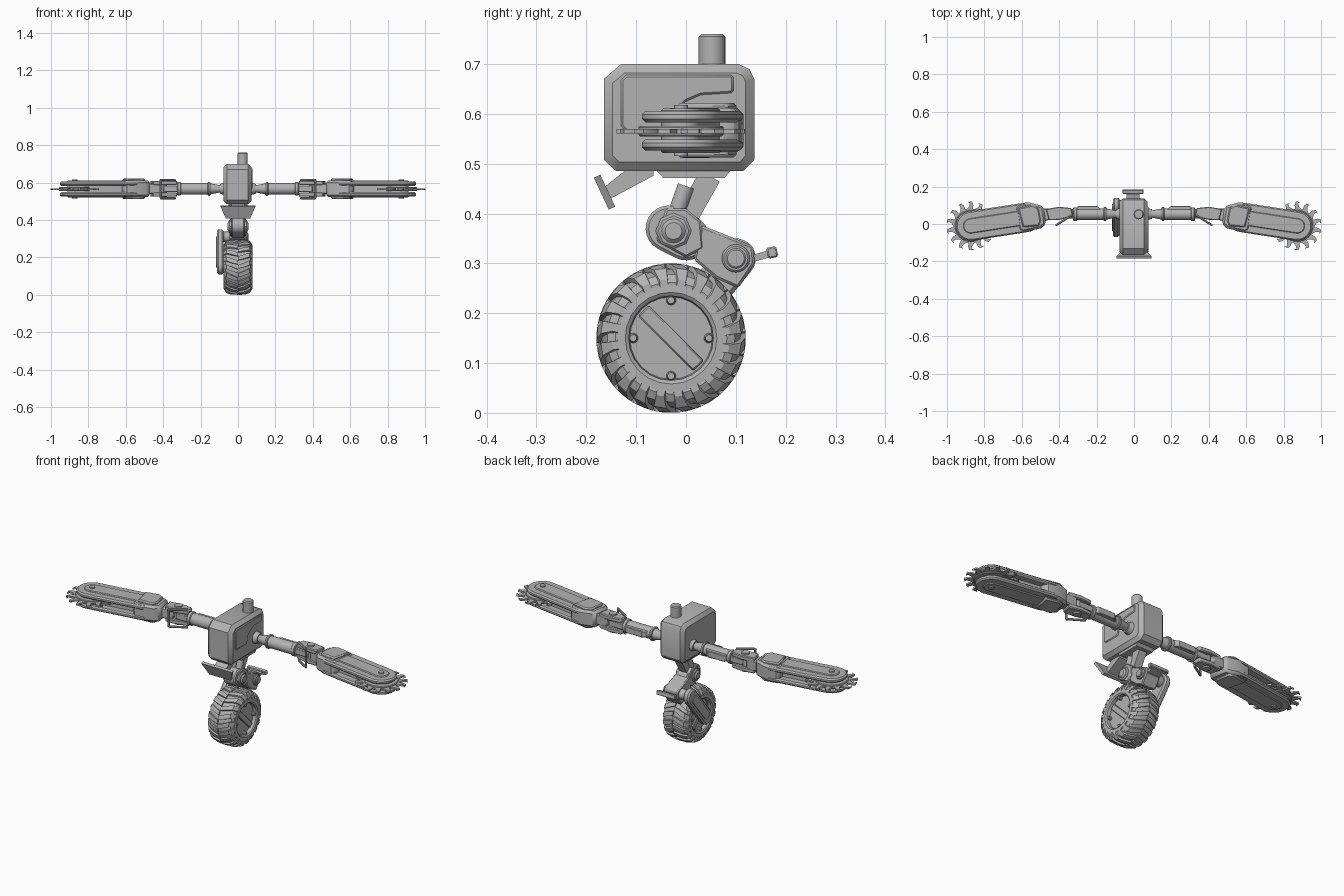
import bpy, bmesh, math
from mathutils import Vector

if "Cube" in bpy.data.objects:
    bpy.data.objects.remove(bpy.data.objects["Cube"])

grey = bpy.data.materials.new("steel_grey")
grey.diffuse_color = (0.45, 0.45, 0.45, 1)
grey.use_nodes = True
grey.node_tree.nodes["Principled BSDF"].inputs["Base Color"].default_value = grey.diffuse_color


def finish(name, bm, bevel=0, mirror=False, smooth=True):
    bmesh.ops.recalc_face_normals(bm, faces=bm.faces)
    me = bpy.data.meshes.new(name)
    bm.to_mesh(me)
    bm.free()
    me.materials.append(grey)
    ob = bpy.data.objects.new(name, me)
    bpy.context.collection.objects.link(ob)
    if bevel:
        m = ob.modifiers.new("bevel", "BEVEL")
        m.width, m.segments, m.limit_method, m.angle_limit = bevel, 1, "ANGLE", math.radians(50)
    if mirror:
        ob.modifiers.new("mirror", "MIRROR")
    if smooth:
        bpy.ops.object.select_all(action="DESELECT")
        ob.select_set(True)
        bpy.context.view_layer.objects.active = ob
        bpy.ops.object.shade_smooth_by_angle(angle=math.radians(32))
    return ob


def prism(name, pts, axis, lo, hi, bevel=0, mirror=False):
    """Extrude a 2D outline along an axis between lo and hi."""
    place = {"x": lambda a, b, t: (t, a, b), "y": lambda a, b, t: (a, t, b),
             "z": lambda a, b, t: (a, b, t)}[axis]
    bm = bmesh.new()
    rings = [[bm.verts.new(place(a, b, t)) for a, b in pts] for t in (lo, hi)]
    n = len(pts)
    for ring in rings:
        bm.faces.new(ring)
    for i in range(n):
        j = (i + 1) % n
        bm.faces.new((rings[0][i], rings[0][j], rings[1][j], rings[1][i]))
    return finish(name, bm, bevel, mirror)


def tube(name, p, q, r1, r2=None, seg=24, bevel=0, mirror=False):
    """Round bar or cone from p to q."""
    p, q = Vector(p), Vector(q)
    bm = bmesh.new()
    bmesh.ops.create_cone(bm, cap_ends=True, segments=seg, radius1=r1,
                          radius2=r1 if r2 is None else r2, depth=(q - p).length)
    rot = (q - p).to_track_quat("Z", "Y").to_matrix()
    for v in bm.verts:
        v.co = rot @ v.co + (p + q) / 2
    return finish(name, bm, bevel, mirror)


def circle(c, r, n=32):
    return [(c[0] + r * math.cos(2 * math.pi * i / n), c[1] + r * math.sin(2 * math.pi * i / n)) for i in range(n)]


def stadium(p, q, r, n=12):
    """Rounded strip outline round two centres."""
    a = math.atan2(q[1] - p[1], q[0] - p[0])
    out = []
    for c, start in ((q, a - math.pi / 2), (p, a + math.pi / 2)):
        out += [(c[0] + r * math.cos(start + math.pi * i / n),
                 c[1] + r * math.sin(start + math.pi * i / n)) for i in range(n + 1)]
    return out


def strip(p, q, w):
    """Straight strip outline from p to q."""
    d = (Vector(q) - Vector(p)).normalized() * w / 2
    return [(p[0] - d.y, p[1] + d.x), (p[0] + d.y, p[1] - d.x),
            (q[0] + d.y, q[1] - d.x), (q[0] - d.y, q[1] + d.x)]


def wire(name, pts, r, mirror=False):
    for i in range(len(pts) - 1):
        tube(name, pts[i], pts[i + 1], r, seg=10, mirror=mirror)


# --- body, side panels, stack ---
prism("body", [(-.165, .508), (-.14, .485), (.115, .485), (.137, .508), (.137, .67), (.127, .69),
               (.105, .70), (-.13, .70), (-.165, .67)], "x", -.078, .072, .018)
panel = [(-.13, .575), (-.12, .565), (-.03, .565), (-.02, .605), (.0, .625), (.03, .638), (.095, .642),
         (.095, .678), (-.12, .678), (-.13, .668)]
prism("side_panel", panel, "x", .06, .077, .004, True)
prism("body_base", [(-.06, .487), (.09, .487), (.077, .471), (-.045, .471)], "x", -.05, .05)
tube("stack", (.025, .052, .69), (.025, .052, .76), .027, bevel=.005)

# --- front bumper ---
bm = bmesh.new()
rows = []
for y, z, w in ((-.185, .472, .093), (-.155, .408, .065)):
    rows.append([bm.verts.new((x, y + dy, z + dy * .45)) for x, dy in ((-w, 0), (w, 0), (w, .013), (-w, .013))])
bm.faces.new(rows[0])
bm.faces.new(rows[1])
for i in range(4):
    j = (i + 1) % 4
    bm.faces.new((rows[0][i], rows[0][j], rows[1][j], rows[1][i]))
finish("bumper", bm)
prism("bumper_bracket", [(-.165, .452), (-.155, .428), (-.065, .476), (-.065, .488), (-.12, .488)], "x", -.035, .035)

# --- leg: neck, knee, shin and rear lever ---
prism("neck_block", strip((.048, .475), (.0, .39), .045), "x", -.022, .022)
tube("neck_piston", (.018, -.0, .455), (.018, -.03, .37), .017, mirror=True)
prism("knee_link", stadium((-.035, .37), (.0, .352), .046), "x", -.036, .036, .006)
prism("knee_plate", [(-.06, .345), (.0, .312), (.035, .33), (.03, .385), (.0, .41), (-.04, .41)], "x", -.042, .042, .004)
prism("knee_hub", circle((-.025, .365), .036, 8), "x", -.05, .05, .005)
prism("knee_cap", circle((-.025, .365), .025, 20), "x", -.057, .057, .008)
prism("shin_block", [(.03, .377), (.135, .335), (.138, .3), (.105, .25), (.06, .27), (.015, .308)], "x", -.045, .04, .005)
prism("ankle_hub", circle((.10, .31), .028), "x", -.08, .05, .004)
prism("ankle_cap", circle((.10, .31), .02), "x", -.08, .056, .003)
prism("lever_arm", strip((.12, .306), (.17, .32), .014), "x", -.04, .03)
prism("lever_plate", strip((.163, .32), (.183, .324), .022), "x", -.062, .052, .003)
prism("wheel_strut", stadium((-.03, .15), (.10, .31), .04), "x", -.113, -.078, .008)
prism("strut_cover", stadium((-.015, .169), (.085, .291), .022), "x", -.117, -.11)

# --- tyre with lugs ---
CY, CZ = -.03, .15
profile = [(-.062, .085), (-.07, .092), (-.074, .112), (-.066, .128), (-.045, .138), (0, .142),
           (.045, .138), (.066, .128), (.074, .112), (.07, .092), (.062, .085)]


def ring_point(x, r, a):
    return (x, CY + r * math.cos(a), CZ + r * math.sin(a))


bm = bmesh.new()
N = 48
rings = [[bm.verts.new(ring_point(x, r, 2 * math.pi * i / N)) for x, r in profile] for i in range(N)]
for i in range(N):
    a, b = rings[i], rings[(i + 1) % N]
    for k in range(len(profile)):
        m = (k + 1) % len(profile)
        bm.faces.new((a[k], a[m], b[m], b[k]))
finish("tyre", bm)

bm = bmesh.new()
LUGS = 20
lug = [(.0, .136, .150, .16), (.035, .134, .149, .08), (.062, .122, .141, .0), (.077, .105, .118, -.03)]
for side in (-1, 1):
    for i in range(LUGS):
        base = 2 * math.pi * (i + (.5 if side > 0 else 0)) / LUGS
        prev = None
        for k, (x, ri, ro, shift) in enumerate(lug):
            w = (.075, .095, .105, .08)[k]
            ring = [bm.verts.new(ring_point(side * x, r, base + shift + d))
                    for r, d in ((ri, -w), (ri, w), (ro, w * .85), (ro, -w * .85))]
            if prev:
                for n in range(4):
                    m = (n + 1) % 4
                    bm.faces.new((prev[n], prev[m], ring[m], ring[n]))
            if k in (0, len(lug) - 1):
                bm.faces.new(ring)
            prev = ring
finish("tyre_lugs", bm)

# --- wheel hub, both faces ---
tube("hub_disc", (-.055, CY, CZ), (.055, CY, CZ), .09, seg=32)
bm = bmesh.new()
for i in range(24):
    a, b = 2 * math.pi * i / 24, 2 * math.pi * (i + 1) / 24
    q = [[bm.verts.new(ring_point(x, r, t)) for x, r in ((.05, .082), (.072, .085), (.077, .092), (.076, .108), (.05, .108))]
         for t in (a, b)]
    for k in range(4):
        bm.faces.new((q[0][k], q[0][k + 1], q[1][k + 1], q[1][k]))
bmesh.ops.remove_doubles(bm, verts=bm.verts, dist=1e-5)
finish("rim_ring", bm, mirror=True)
prism("hub_bar", strip((-.085, .205), (.025, .095), .03), "x", .05, .064, .003, True)
for i in range(4):
    a = math.pi / 2 * i
    y, z = CY + .076 * math.cos(a), CZ + .076 * math.sin(a)
    tube("hub_bolt", (.05, y, z), (.072, y, z), .011, .007, seg=10, mirror=True)

# --- arms: shoulder, upper arm, elbow (mirrored) ---
AY, AZ = .053, .567
tube("shoulder_mount", (.06, AY, AZ), (.095, AY, AZ), .036, .026, mirror=True)
tube("shoulder_cone", (.09, AY, AZ), (.15, AY, AZ), .018, .03, mirror=True)
tube("shoulder_flange", (.148, AY, AZ), (.162, AY, AZ), .037, bevel=.003, mirror=True)
tube("upper_arm", (.155, AY, AZ), (.315, AY, AZ), .031, mirror=True)
tube("arm_collar", (.305, AY, AZ), (.325, AY, AZ), .036, bevel=.003, mirror=True)
prism("arm_cover", [(.17, .075), (.31, .075), (.30, .097), (.20, .097)], "z", .55, .585, .003, True)
prism("elbow_core", [(.32, .03), (.40, .03), (.40, .08), (.32, .08)], "z", .55, .585, .004, True)
for z in (.592, .53):
    prism("elbow_fork", [(.325, .04), (.40, .022), (.455, .02), (.47, .08), (.40, .092), (.335, .085)], "z",
          z - .005, z + .018, .004, True)
tube("elbow_pin", (.40, .057, .517), (.40, .057, .617), .02, mirror=True)
wire("elbow_guard", [(.335, .045, .614), (.415, -.005, .614), (.415, -.005, .517), (.335, .045, .517)], .006, True)

# --- chainsaws: angled along their own axis (mirrored) ---
SX, SY, ANG = .873, -.01, math.radians(-8.7)


def saw(pts):
    return [(SX + u * math.cos(ANG) - v * math.sin(ANG), SY + u * math.sin(ANG) + v * math.cos(ANG)) for u, v in pts]


prism("saw_wrist", saw([(-.46, -.03), (-.38, -.035), (-.38, .035), (-.46, .025)]), "z", .54, .595, .005, True)
prism("saw_housing", saw([(-.40, -.05), (-.37, -.07), (-.27, -.076), (-.25, -.06), (-.25, .06), (-.27, .076),
                          (-.33, .076), (-.40, .045)]), "z", .523, .612, .012, True)
for lo, hi in ((.606, .622), (.512, .53)):
    prism("housing_lid", saw([(-.375, -.03), (-.36, -.055), (-.275, -.05), (-.265, .055), (-.345, .06), (-.372, .04)]),
          "z", lo, hi, .006, True)
for lo, hi in ((.583, .606), (.526, .549)):
    prism("guide_bar", saw(stadium((-.30, 0), (0, 0), .079)), "z", lo, hi, .007, True)
prism("bar_rail", saw(stadium((-.30, 0), (0, 0), .04)), "z", .521, .611, .004, True).hide_render = False
tube("blade_axle", (SX, SY, .515), (SX, SY, .618), .014, mirror=True)

# --- toothed blade with hooked teeth ---
teeth = []
T = 14
for i in range(T):
    for f, r in ((0, .092), (.30, .104), (.42, .122), (.2, .129), (.62, .13), (.78, .112), (.80, .092)):
        a = 2 * math.pi * (i + f) / T
        teeth.append((SX + r * math.cos(a), SY + r * math.sin(a)))
prism("saw_blade", teeth, "z", .561, .570, 0, True)
prism("blade_plate", circle((SX, SY), .085), "z", .555, .576, .003, True)
